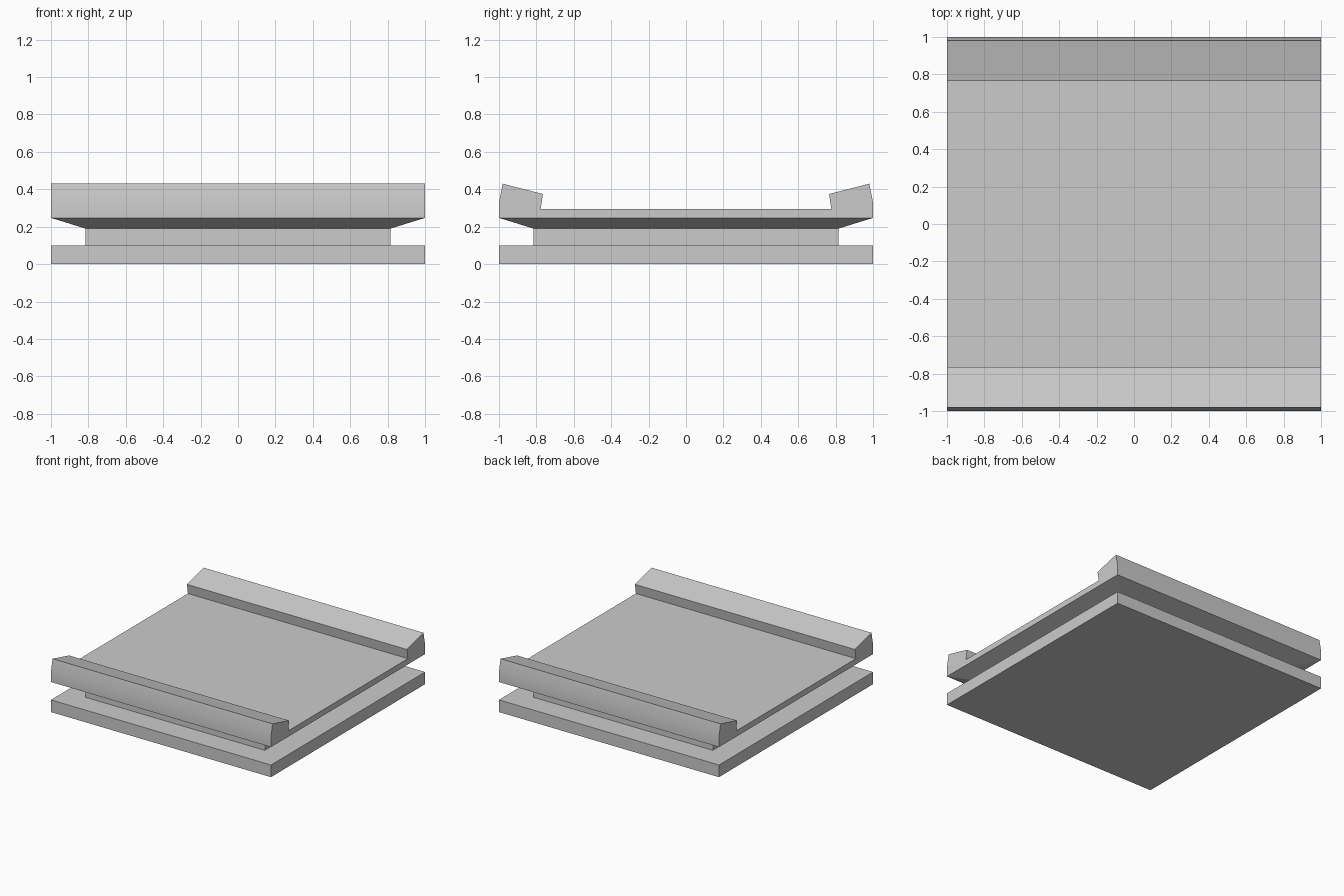
import bpy
import bmesh
import math

cube = bpy.data.objects.get("Cube")
if cube:
    bpy.data.objects.remove(cube, do_unlink=True)

grey = bpy.data.materials.new("plain_grey")
grey.use_nodes = True
GREY = (0.6, 0.6, 0.6, 1.0)
grey.diffuse_color = GREY
grey.node_tree.nodes["Principled BSDF"].inputs["Base Color"].default_value = GREY


def add_object(name, bm):
    bmesh.ops.recalc_face_normals(bm, faces=bm.faces)
    mesh = bpy.data.meshes.new(name)
    bm.to_mesh(mesh)
    bm.free()
    mesh.materials.append(grey)
    obj = bpy.data.objects.new(name, mesh)
    bpy.context.collection.objects.link(obj)
    return obj


def step_down(bm, face, z, half):
    """Extrude a level square face to height z with the given half width."""
    new = bmesh.ops.extrude_discrete_faces(bm, faces=[face])["faces"][0]
    for v in new.verts:
        v.co = (math.copysign(half, v.co.x), math.copysign(half, v.co.y), z)
    return new


# Base slab
bm = bmesh.new()
bmesh.ops.create_cube(bm, size=2)
for v in bm.verts:
    v.co.z = 0.1 if v.co.z > 0 else 0
add_object("base_slab", bm)

# Tray with tilted rails: half profile (y, z), mirrored, extruded along x
half = [(-1, 0.247), (-1, 0.33), (-0.98, 0.43), (-0.765, 0.375), (-0.777, 0.295)]
profile = half + [(-y, z) for y, z in reversed(half)]
bm = bmesh.new()
end = bm.faces.new([bm.verts.new((-1, y, z)) for y, z in profile])
far = bmesh.ops.extrude_face_region(bm, geom=[end])["geom"]
bmesh.ops.translate(bm, vec=(2, 0, 0),
                    verts=[g for g in far if isinstance(g, bmesh.types.BMVert)])
bm.normal_update()

# Flared underside and neck grow from the tray's bottom face
bottom = min(bm.faces, key=lambda f: f.calc_center_median().z)
flare = step_down(bm, bottom, 0.19, 0.815)
step_down(bm, flare, 0.1, 0.815)
tray = add_object("tray_and_neck", bm)

# Soft outer rail faces, crisp edges elsewhere
bpy.ops.object.select_all(action="DESELECT")
tray.select_set(True)
bpy.context.view_layer.objects.active = tray
bpy.ops.object.shade_smooth_by_angle(angle=math.radians(14))
